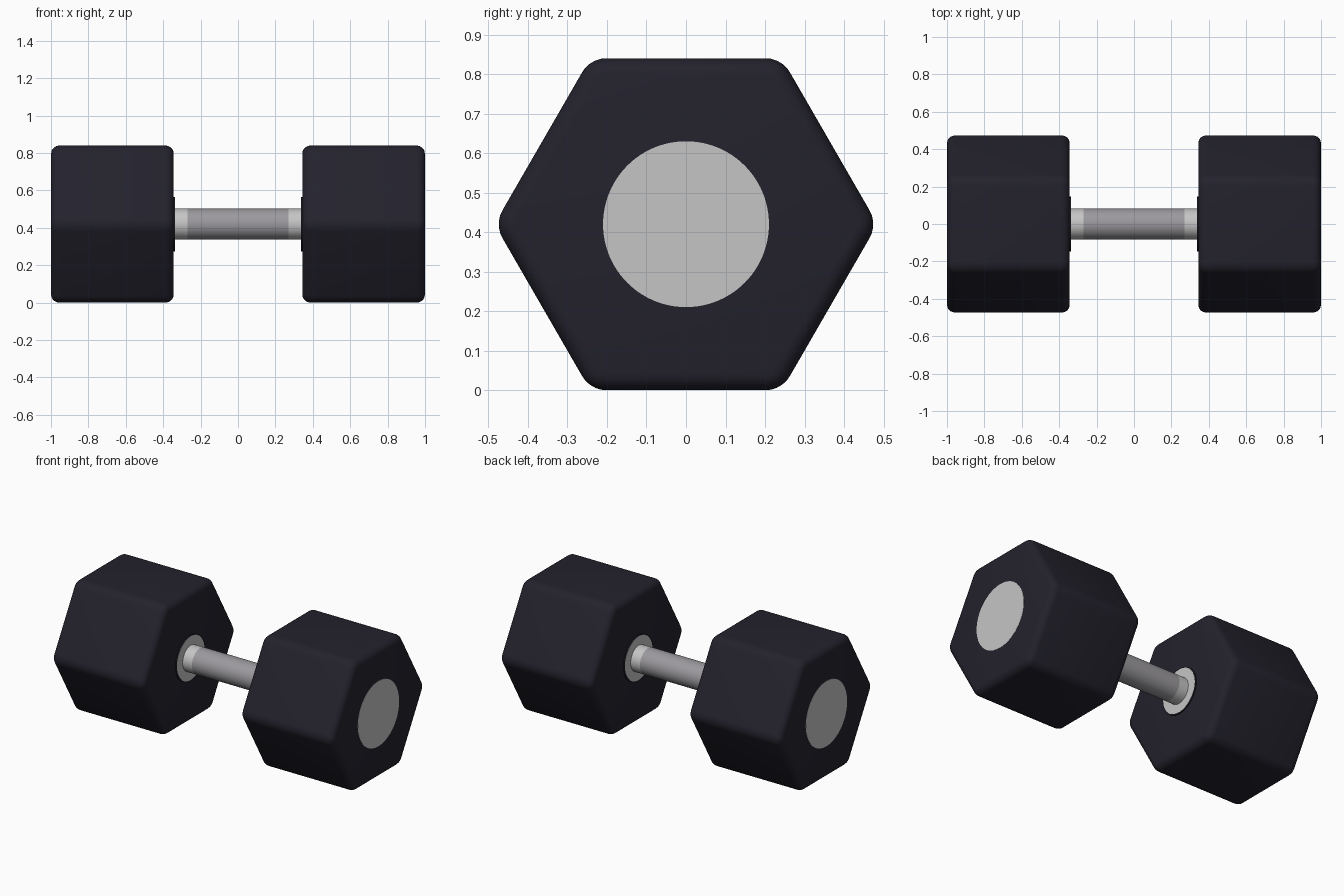
import bpy, bmesh, math

if "Cube" in bpy.data.objects:
    bpy.data.objects.remove(bpy.data.objects["Cube"])

CZ = 0.42                     # height of the bar axis
APOTHEM = 0.42                # half height of the hex heads


def material(name, rgb):
    m = bpy.data.materials.new(name)
    m.diffuse_color = (*rgb, 1.0)
    m.use_nodes = True
    m.node_tree.nodes["Principled BSDF"].inputs["Base Color"].default_value = m.diffuse_color
    return m


RUBBER = material("dark rubber", (0.017, 0.016, 0.026))
LIGHT = material("light metal", (0.56, 0.56, 0.56))
GRIP = material("grey grip metal", (0.33, 0.32, 0.34))


def prism(name, x0, x1, radius, sides, mat, bevel=0.0):
    """Prism or cylinder along the x axis, centred on the bar."""
    bm = bmesh.new()
    rings = []
    for x in (x0, x1):
        rings.append([bm.verts.new((x, radius * math.cos(math.tau * i / sides),
                                    CZ + radius * math.sin(math.tau * i / sides)))
                      for i in range(sides)])
    a, b = rings
    bm.faces.new(a)
    bm.faces.new(b)
    for i in range(sides):
        j = (i + 1) % sides
        bm.faces.new((a[i], a[j], b[j], b[i]))
    bmesh.ops.recalc_face_normals(bm, faces=bm.faces[:])
    if bevel:
        bmesh.ops.bevel(bm, geom=bm.edges[:], offset=bevel, offset_type='OFFSET',
                        segments=5, profile=0.5, affect='EDGES', clamp_overlap=True)
    me = bpy.data.meshes.new(name)
    bm.to_mesh(me)
    bm.free()
    me.materials.append(mat)
    ob = bpy.data.objects.new(name, me)
    bpy.context.collection.objects.link(ob)
    bpy.ops.object.select_all(action='DESELECT')
    ob.select_set(True)
    bpy.context.view_layer.objects.active = ob
    bpy.ops.object.shade_smooth_by_angle(angle=math.radians(30))
    return ob


# Central grip
prism("grip", -0.27, 0.27, 0.083, 64, GRIP)

for side, s in (("left", -1), ("right", 1)):
    # Rounded hexagonal weight
    prism(side + "_head", s * 0.344, s * 0.999, APOTHEM / math.cos(math.pi / 6), 6,
          RUBBER, bevel=0.042)
    # Round plate on the outer end
    prism(side + "_end_plate", s * 0.995, s * 1.0, 0.21, 96, LIGHT)
    # Thin flange on the inner end: dark rim, metal face
    prism(side + "_flange", s * 0.337, s * 0.35, 0.146, 64, RUBBER)
    prism(side + "_flange_face", s * 0.336, s * 0.34, 0.141, 64, LIGHT)
    # Light collar at the end of the grip
    prism(side + "_collar", s * 0.27, s * 0.345, 0.083, 64, LIGHT)
